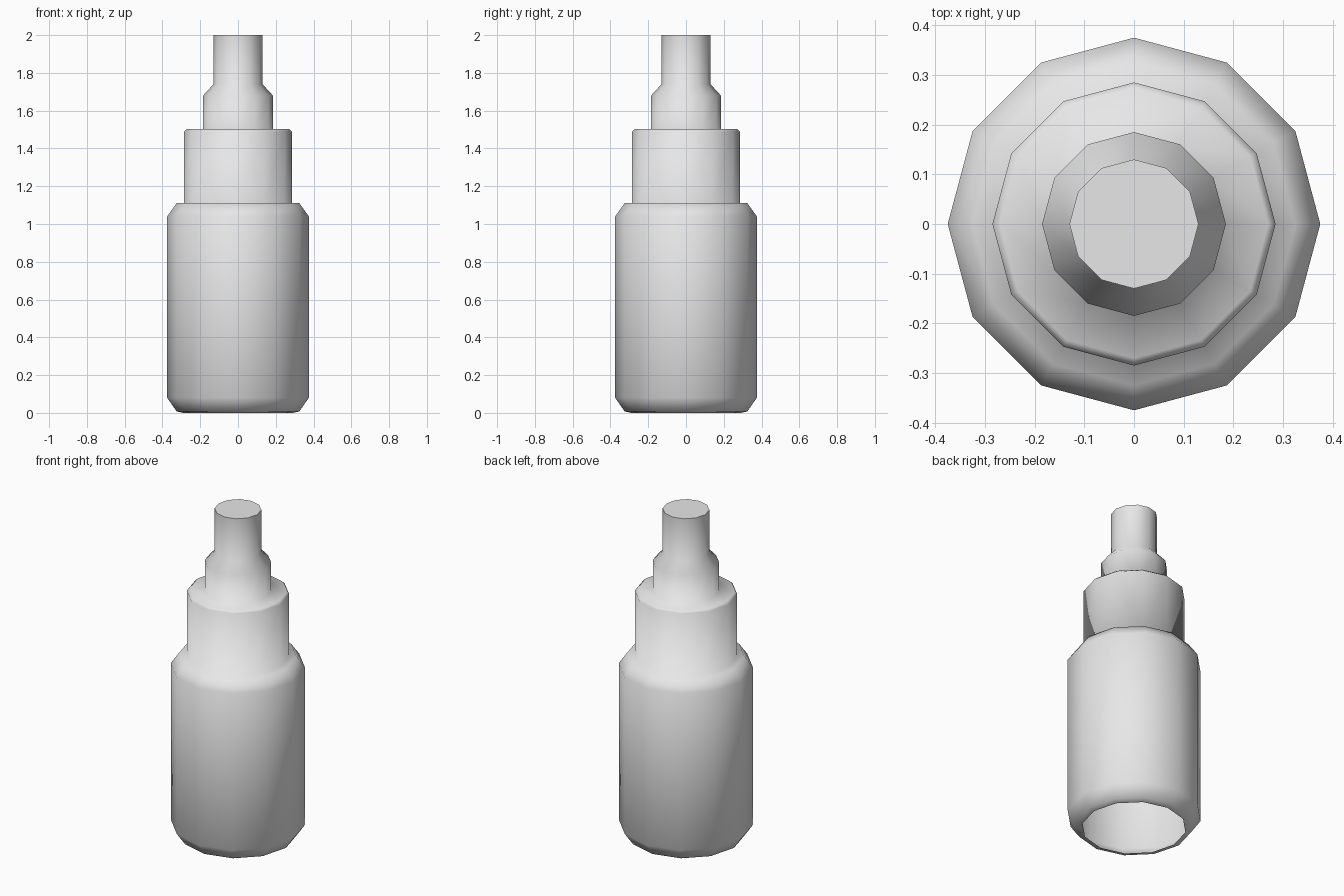
import bpy, bmesh
from math import cos, sin, tau

cube = bpy.data.objects.get("Cube")
if cube:
    bpy.data.objects.remove(cube, do_unlink=True)

SIDES = 12

# Single plain grey colour
grey = bpy.data.materials.new("light_grey")
grey.use_nodes = True
COLOUR = (0.8, 0.8, 0.8, 1.0)
grey.diffuse_color = COLOUR
grey.node_tree.nodes["Principled BSDF"].inputs["Base Color"].default_value = COLOUR


def add_object(name, bm):
    mesh = bpy.data.meshes.new(name)
    bm.to_mesh(mesh)
    bm.free()
    mesh.materials.append(grey)
    obj = bpy.data.objects.new(name, mesh)
    bpy.context.collection.objects.link(obj)
    return obj


def ring(bm, radius, z):
    return [bm.verts.new((radius * cos(tau * i / SIDES), radius * sin(tau * i / SIDES), z))
            for i in range(SIDES)]


def lathe(name, profile):
    """Revolve (radius, height) points, listed bottom to top, about z."""
    bm = bmesh.new()
    rings = [ring(bm, r, z) for r, z in profile]
    for low, high in zip(rings, rings[1:]):
        for i in range(SIDES):
            j = (i + 1) % SIDES
            face = bm.faces.new((low[i], low[j], high[j], high[i]))
            face.smooth = True
    return add_object(name, bm)


# Bottle shell, open underneath: body, collar and nozzle share smooth normals
body = [(0.29, 0.0), (0.325, 0.008), (0.375, 0.08), (0.375, 1.04), (0.325, 1.11)]
collar = [(0.285, 1.11), (0.285, 1.49), (0.27, 1.503)]
nozzle = [(0.185, 1.503), (0.185, 1.68), (0.13, 1.74), (0.13, 2.0)]
lathe("bottle_shell", body + collar + nozzle)

# Flat lid closing the nozzle
bm = bmesh.new()
bm.faces.new(ring(bm, 0.13, 2.0))
add_object("nozzle_cap", bm)
